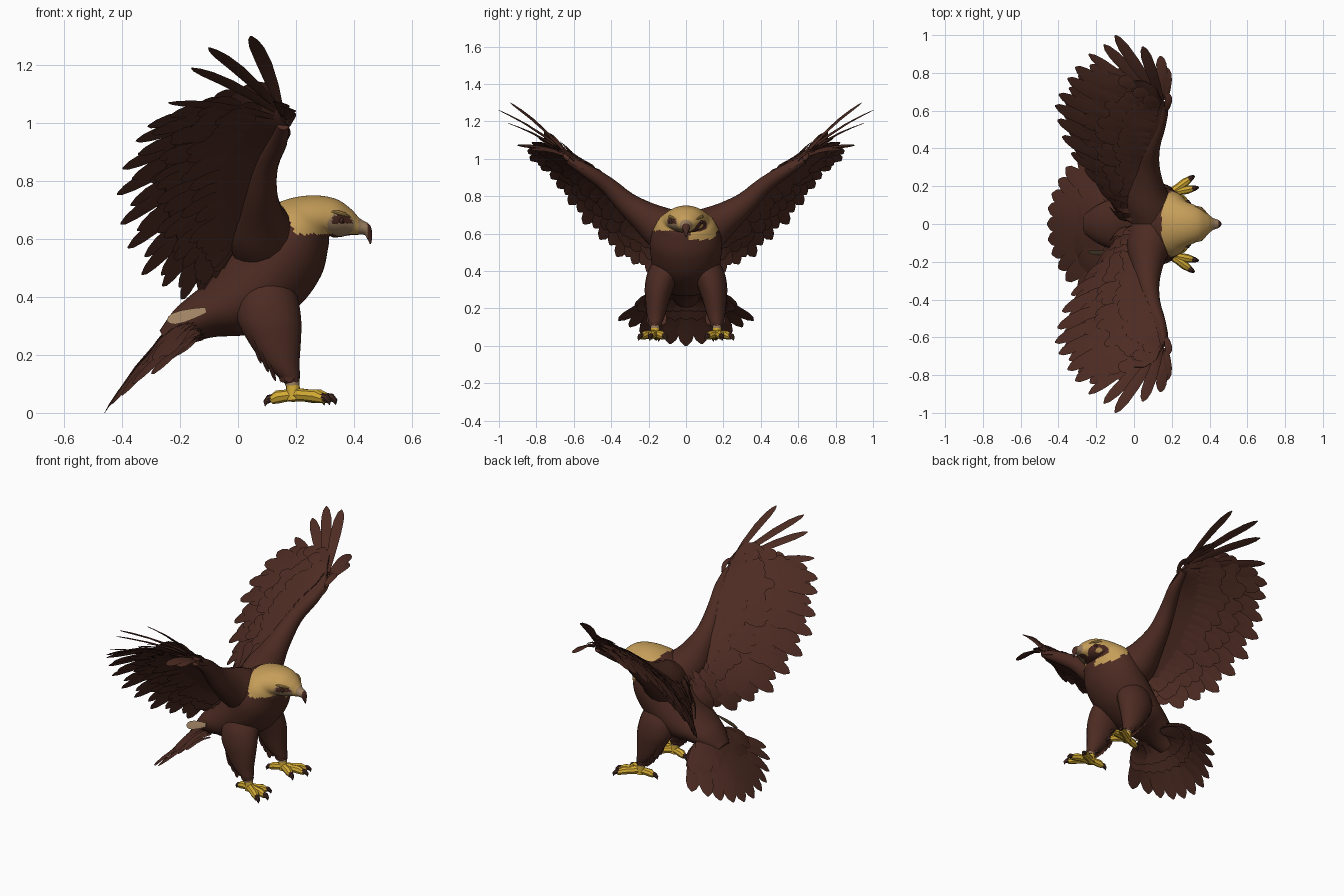
import bpy, bmesh, math, random
from mathutils import Vector as V

if "Cube" in bpy.data.objects:
    bpy.data.objects.remove(bpy.data.objects["Cube"])

random.seed(4)


def material(name, rgb):
    m = bpy.data.materials.new(name)
    m.diffuse_color = (*rgb, 1)
    m.use_nodes = True
    m.node_tree.nodes["Principled BSDF"].inputs["Base Color"].default_value = m.diffuse_color
    return m


BROWN = material("dark brown plumage", (0.073, 0.024, 0.016))
GOLD = material("golden crown", (0.56, 0.34, 0.10))
TAN = material("dull tan", (0.34, 0.22, 0.12))
YELLOW = material("yellow feet", (0.66, 0.41, 0.035))
CLAW = material("dark claws", (0.055, 0.022, 0.016))


def finish(name, bm, mats, angle=40):
    bmesh.ops.recalc_face_normals(bm, faces=bm.faces)
    me = bpy.data.meshes.new(name)
    bm.to_mesh(me)
    bm.free()
    for m in mats:
        me.materials.append(m)
    ob = bpy.data.objects.new(name, me)
    bpy.context.collection.objects.link(ob)
    bpy.ops.object.select_all(action='DESELECT')
    ob.select_set(True)
    bpy.context.view_layer.objects.active = ob
    bpy.ops.object.shade_smooth_by_angle(angle=math.radians(angle))


def mirror_y(bm):
    geo = bmesh.ops.duplicate(bm, geom=bm.verts[:] + bm.edges[:] + bm.faces[:])["geom"]
    for v in geo:
        if isinstance(v, bmesh.types.BMVert):
            v.co.y *= -1


def spline(rows, steps):
    """Catmull-Rom through rows of numbers."""
    out = []
    for i in range(len(rows) - 1):
        a, b, c, d = (rows[max(0, min(len(rows) - 1, i + k))] for k in (-1, 0, 1, 2))
        for s in range(steps):
            t = s / steps
            out.append([0.5 * (2 * q + (r - p) * t + (2 * p - 5 * q + 4 * r - u) * t * t
                               + (3 * q - p - 3 * r + u) * t ** 3)
                        for p, q, r, u in zip(a, b, c, d)])
    return out + [list(rows[-1])]


def skin(bm, rings):
    """Skin closed rings of points and cap both ends."""
    vs = [[bm.verts.new(p) for p in r] for r in rings]
    n = len(vs[0])
    for a, b in zip(vs, vs[1:]):
        for j in range(n):
            bm.faces.new((a[j], a[(j + 1) % n], b[(j + 1) % n], b[j]))
    bm.faces.new(vs[0])
    bm.faces.new(vs[-1])


def ellipse(c, u, w, n):
    return [c + u * math.cos(2 * math.pi * k / n) + w * math.sin(2 * math.pi * k / n)
            for k in range(n)]


def tube(bm, pts, radii, n=8):
    pts = [V(p) for p in pts]
    rings = []
    for i, p in enumerate(pts):
        d = (pts[min(i + 1, len(pts) - 1)] - pts[max(i - 1, 0)]).normalized()
        u = d.orthogonal().normalized()
        if abs(d.z) < 0.9:
            u = d.cross(V((0, 0, 1))).normalized()
        rings.append(ellipse(p, u * radii[i], d.cross(u) * radii[i], n))
    skin(bm, rings)


def feather(bm, root, tip, width, normal, bend=0.0, thick=0.004):
    """Thin ridged blade with a narrow root and a rounded end."""
    c = tip - root
    n = (normal - c * (normal.dot(c) / c.length_squared)).normalized()
    side = n.cross(c).normalized()
    rings = []
    for t, w in ((0, .45), (.3, .8), (.6, 1), (.82, .93), (.94, .6), (1, .12)):
        p = root + c * t + n * bend * math.sin(math.pi * t)
        h = n * thick * (1.15 - t)
        s = side * width * 0.5 * w
        rings.append([p + s, p + h, p - s, p - h])
    skin(bm, rings)


# Body, neck, head and beak: top x z, bottom x z, half width
profile = [(-.27, .285, -.23, .205, .06), (-.22, .355, -.165, .24, .10),
           (-.17, .40, -.08, .262, .13), (-.10, .46, .05, .275, .165),
           (-.03, .55, .20, .36, .185), (.04, .655, .285, .47, .19),
           (.12, .715, .312, .575, .16), (.19, .742, .315, .608, .128),
           (.27, .75, .33, .605, .108), (.34, .737, .355, .607, .088),
           (.39, .703, .38, .612, .060), (.42, .671, .41, .614, .034),
           (.455, .648, .435, .614, .022), (.463, .612, .446, .600, .012),
           (.459, .582, .455, .582, .004)]
bm = bmesh.new()
rings = []
for tx, tz, bx, bz, w in spline(profile, 8):
    top, bot = V((tx, 0, tz)), V((bx, 0, bz))
    rings.append(ellipse((top + bot) / 2, (top - bot) / 2, V((0, w, 0)), 72))
skin(bm, rings)
for f in bm.faces:
    x, y, z = f.calc_center_median()
    cheek = ((x - .335) / .052) ** 2 + ((z - .638) / .033) ** 2
    loop = ((x - .31) / .085) ** 2 + ((z - .63) / .065) ** 2
    mask = ((x - .355) / .047) ** 2 + ((z - .65) / .040) ** 2
    if x > .13 and z > .617 and z > .715 - 2 * (x - .15):
        f.material_index = 1
    if y > .02 and loop < 1:                # cheek ring on the left side
        f.material_index = 1
    if y > .02 and .12 < cheek < 1:
        f.material_index = 0
    if y < -.02 and mask < 1:               # pale mask on the right side
        f.material_index = 0 if z > .653 and .325 < x and mask < .75 else 2
    if x > .415:
        f.material_index = 2
    if x > .447 or (x > .33 and z < .603):
        f.material_index = 0
finish("body", bm, [BROWN, GOLD, TAN])

# Pale rump patch
bm = bmesh.new()
feather(bm, V((-.11, -.153, .355)), V((-.245, -.150, .318)), .05, V((-.1, -.85, .5)))
finish("rump_patch", bm, [TAN])

# Tail fan, drooping toward the sides
bm = bmesh.new()
fan = [(-.46, 0, 0), (-.455, .085, .01), (-.435, .16, .03), (-.40, .235, .06),
       (-.36, .30, .10), (-.29, .36, .135)]
for i, (x, y, z) in enumerate(fan):
    for s in ((1, -1) if i else (1,)):
        tip = V((x, y * s, z))
        root = V((-.15, y * s * .3, .365 - .016 * i))
        n = V((-.62, s * y * .9, .78))
        feather(bm, root - n * .003 * i, tip, .105 - .004 * i, n, .022 - .003 * i, .006)
        for lift, frac, w in ((.014, .62, .1), (-.022, .6, .1), (-.04, .45, .1)):
            feather(bm, root + n * lift, root.lerp(tip, frac) + n * lift * .5, w, n, .014)
finish("tail_feathers", bm, [BROWN])

# Wing stations: leading edge xyz, feather tip xyz, from the back outward
stations = [(.05, .05, .65, -.12, .08, .42), (.08, .11, .66, -.20, .21, .39),
            (.11, .18, .69, -.27, .29, .43), (.12, .25, .73, -.33, .37, .48),
            (.125, .33, .785, -.38, .46, .57), (.13, .40, .85, -.41, .55, .65),
            (.15, .47, .905, -.43, .63, .75), (.17, .53, .94, -.41, .69, .84),
            (.18, .58, .96, -.35, .77, .94), (.18, .61, .975, -.31, .83, .99),
            (.175, .63, .99, -.24, .90, 1.07), (.165, .645, 1.0, -.16, .95, 1.19),
            (.155, .655, 1.01, -.10, 1.0, 1.26), (.15, .66, 1.015, .045, .94, 1.30),
            (.155, .66, 1.01, .14, .89, 1.07), (.165, .65, 1.0, .17, .83, 1.05),
            (.17, .60, .975, .183, .69, 1.04)]
WING_N = V((0, -.6, .8))


def station(s):
    i = min(int(s), len(stations) - 2)
    r = [a + (b - a) * (s - i) for a, b in zip(stations[i], stations[i + 1])]
    lead, tip = V(r[:3]), V(r[3:])
    c = tip - lead
    return lead, c, (WING_N - c * (WING_N.dot(c) / c.length_squared)).normalized()


def on_wing(s, t, lift=0.0):
    lead, c, n = station(s)
    camber = .05 * math.sin(math.pi * t ** .6) * min(1, c.length / .5)
    return lead + c * t + n * (camber + lift)


def wing_arm(bm):
    shape = ((0, .05), (.03, .5), (.1, .85), (.25, 1), (.5, .7), (.75, .4), (1, .08))
    rings = []
    for k in range(27):
        s = k / 2
        reach = .68 if s < 8 else .68 - .075 * (s - 8)
        thick = .052 - .003 * s
        up = [on_wing(s, t * reach, thick * h * .7) for t, h in shape]
        low = [on_wing(s, t * reach, -thick * h) for t, h in shape]
        rings.append(up + low[::-1])
    skin(bm, rings)
    # muscle blending the shoulder into the body
    path = [(.11, .03, .57, .13), (.075, .13, .63, .115), (.07, .22, .69, .085),
            (.075, .32, .765, .06), (.095, .42, .86, .045), (.135, .53, .935, .035),
            (.155, .63, .995, .022)]
    sp = spline(path, 3)
    tube(bm, [p[:3] for p in sp], [p[3] for p in sp], 16)


def wing_feathers(bm):
    for k in range(20):                     # secondaries and inner primaries
        s = k / 2
        jit = random.uniform(-.03, .01) - (.07 if k % 2 else 0)
        n = station(s)[2]
        feather(bm, on_wing(s, .3, -.005 * (k % 2)), on_wing(s, 1 + jit, -.007 * (k % 2)),
                .085, n, .025, .005)
    for s in range(10, 17):                 # spread finger feathers
        feather(bm, on_wing(s, .06, .002 * (s - 12)), on_wing(s, 1), .06 if s < 16 else .04,
                WING_N + V((.25, 0, 0)), .014, .008)
    for start, end, lift in ((.08, .36, .030), (.24, .54, .026), (.42, .76, .014),
                             (.25, .58, -.032), (.42, .76, -.018)):   # coverts
        for k in range(21):
            s = .2 + k * .5 + random.uniform(-.12, .12)
            jit = random.uniform(-.05, .05) - (.05 * (s - 8) if s > 8 else 0)
            feather(bm, on_wing(s, start, lift * .7),
                    on_wing(s + .05, end + jit, lift), .075, station(s)[2], .004)


for name, build in (("wing_arms", wing_arm), ("wing_feathers", wing_feathers)):
    bm = bmesh.new()
    build(bm)
    mirror_y(bm)
    finish(name, bm, [BROWN])

# Feathered legs: centre xyz, radius x, radius y
bm = bmesh.new()
leg = [(.10, .085, .48, .07, .07), (.10, .115, .40, .105, .088), (.108, .14, .32, .11, .080),
       (.125, .152, .25, .092, .066), (.15, .16, .17, .062, .050),
       (.176, .164, .125, .038, .036), (.185, .165, .10, .022, .022)]
skin(bm, [ellipse(V(r[:3]), V((r[3], 0, 0)), V((0, r[4], 0)), 20) for r in spline(leg, 4)])
for z, x, length in ((.27, .045, .10), (.23, .07, .09), (.20, .095, .09)):
    for dy in (-.03, 0, .03):               # ragged thigh feathers
        feather(bm, V((x, .155 + dy, z)), V((x + .035, .158 + dy, z - length)), .05,
                V((-1, dy * 8, 0)))
for k in range(8):                          # ankle cuff
    a = k * math.pi / 4
    d = V((math.cos(a), math.sin(a), 0))
    feather(bm, V((.17, .162, .16)) + d * .035, V((.18, .165, .105)) + d * .032, .035, d)
mirror_y(bm)
finish("legs", bm, [BROWN])

# Feet and claws
ankle = V((.195, .165, .062))
ends = [V((.295, .238, .048)), V((.312, .188, .048)), V((.275, .118, .048)), V((.118, .15, .045))]
up = V((0, 0, 1))
feet, claws, shanks = bmesh.new(), bmesh.new(), bmesh.new()
tube(shanks, [(.185, .165, .14), (.188, .165, .095)], [.027, .025], 10)
tube(feet, [(.188, .165, .105), (.19, .165, .08), (.195, .165, .045)], [.024, .024, .028], 10)
for e in ends:
    d = (e - ankle).normalized()
    tube(feet, [ankle - d * .01, ankle.lerp(e, .4) + up * .004, ankle.lerp(e, .75) + up * .006,
                e + d * .005], [.025, .021, .023, .015])
    tube(claws, [e - d * .01 + up * .004, e + d * .012 + up * .006, e + d * .024 - up * .004,
                 e + d * .026 - up * .018], [.016, .014, .009, .001])
for name, b, m in (("feet", feet, YELLOW), ("claws", claws, CLAW), ("shanks", shanks, TAN)):
    mirror_y(b)
    finish(name, b, [m])

# Eyes under a brow ridge
eyes, brows = bmesh.new(), bmesh.new()
tube(eyes, [(.352, .071, .664), (.358, .083, .663), (.362, .087, .662)], [.013, .010, .003], 10)
tube(brows, [(.322, .093, .694), (.345, .086, .691), (.37, .070, .684), (.388, .054, .676)],
     [.003, .008, .007, .002])
for name, b, m in (("eyes", eyes, CLAW), ("brows", brows, GOLD)):
    mirror_y(b)
    finish(name, b, [m])
